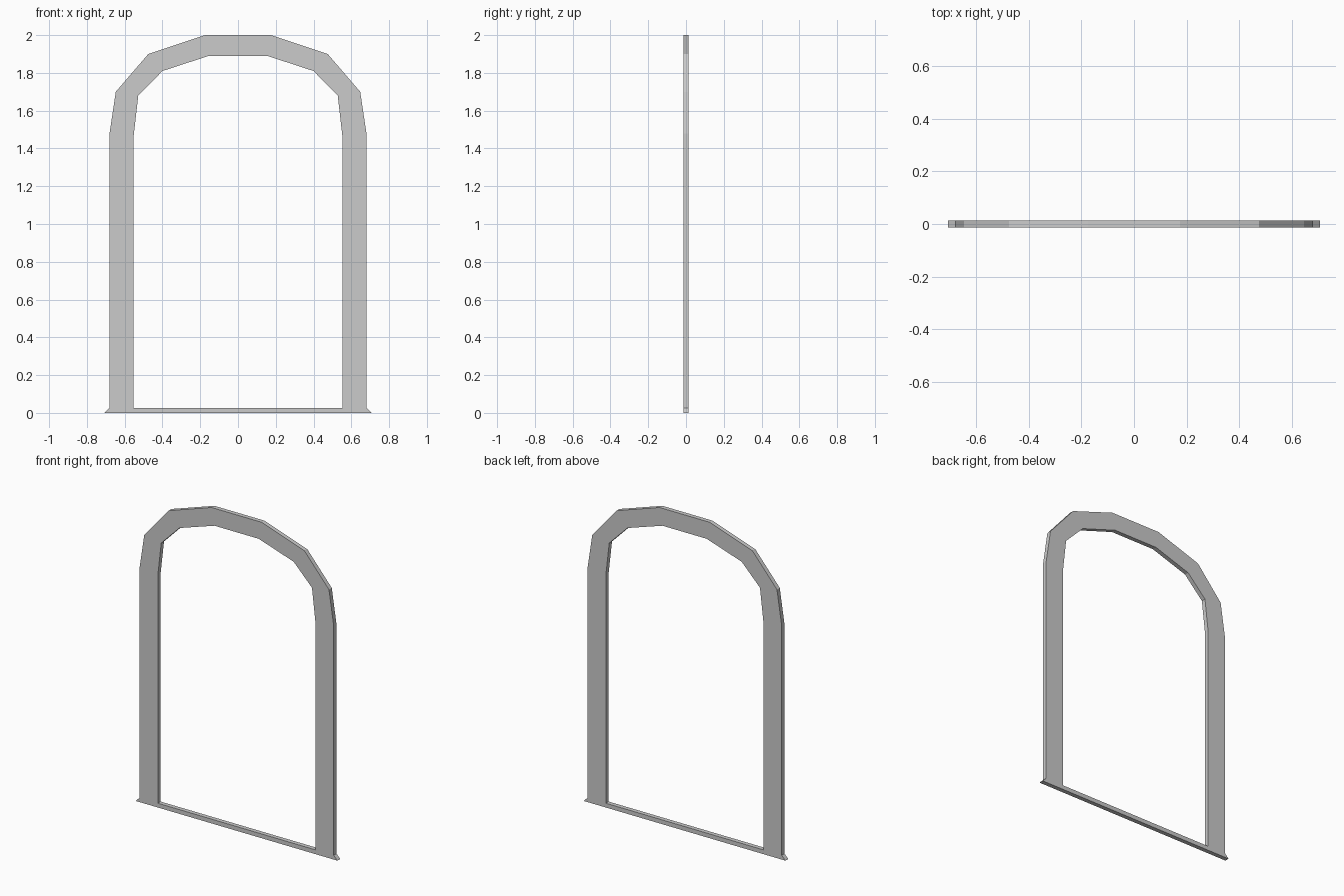
import bpy, bmesh

if "Cube" in bpy.data.objects:
    bpy.data.objects.remove(bpy.data.objects["Cube"])

HALF_DEPTH = 0.014

# Right half of the arch, from the sill up to the crown
outer = [(0.68, 0.027), (0.68, 1.48), (0.647, 1.70), (0.475, 1.90), (0.175, 2.0)]
inner = [(0.552, 0.027), (0.552, 1.47), (0.528, 1.68), (0.40, 1.81), (0.155, 1.89)]
sill_tip = (0.707, 0.0)


def both_sides(half):
    """Continue a right-half path over the crown and down the left side."""
    return half + [(-x, z) for x, z in reversed(half)]


bm = bmesh.new()


def add_points(points):
    return [bm.verts.new((x, -HALF_DEPTH, z)) for x, z in points]


out_ring = add_points(both_sides(outer))
in_ring = add_points(both_sides(inner))
tips = add_points(both_sides([sill_tip]))

# Posts and arch
for i in range(len(out_ring) - 1):
    bm.faces.new((out_ring[i], out_ring[i + 1], in_ring[i + 1], in_ring[i]))

# Threshold with flared ends
bm.faces.new((tips[1], tips[0], out_ring[0], in_ring[0], in_ring[-1], out_ring[-1]))

# Give the frame its depth
front = bm.faces[:]
ext = bmesh.ops.extrude_face_region(bm, geom=front, use_keep_orig=True)
moved = [g for g in ext["geom"] if isinstance(g, bmesh.types.BMVert)]
bmesh.ops.translate(bm, verts=moved, vec=(0, 2 * HALF_DEPTH, 0))
bmesh.ops.recalc_face_normals(bm, faces=bm.faces[:])

mesh = bpy.data.meshes.new("arched_door_frame")
bm.to_mesh(mesh)
bm.free()
frame = bpy.data.objects.new("arched_door_frame", mesh)
bpy.context.collection.objects.link(frame)
